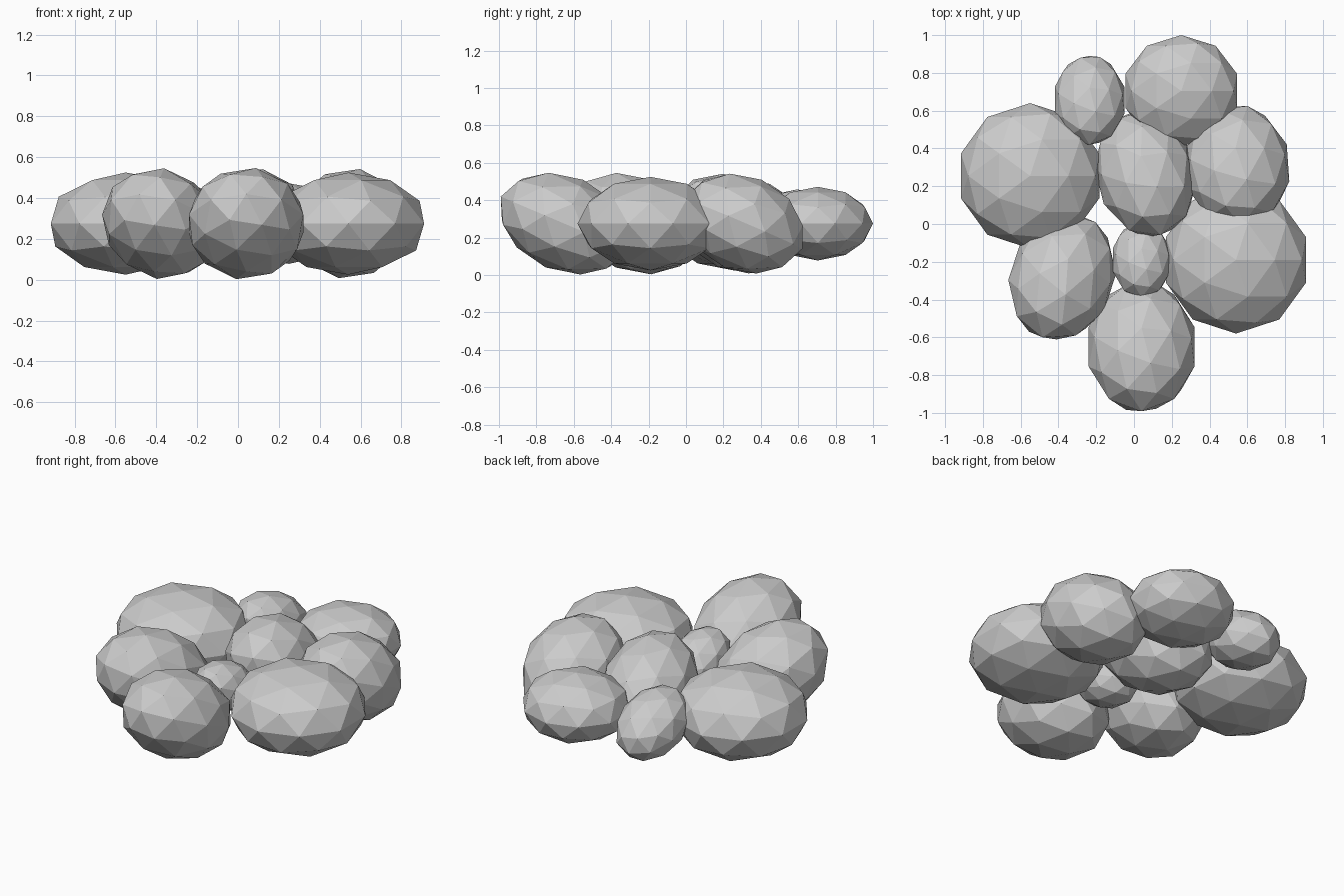
import bpy
from math import radians

# name, centre (x, y), radii (x, y, z), tilt about x, yaw about z (degrees)
STONES = [
    ("left_large_stone", (-0.55, 0.255), (0.385, 0.385, 0.25), 0, 0),
    ("right_large_stone", (0.54, -0.19), (0.39, 0.39, 0.25), 0, 0),
    ("back_right_stone", (0.25, 0.705), (0.31, 0.295, 0.197), 0, 0),
    ("back_left_small_stone", (-0.235, 0.655), (0.193, 0.255, 0.17), -23, 0),
    ("right_stone", (0.545, 0.305), (0.285, 0.345, 0.255), -23, 4),
    ("centre_stone", (0.06, 0.265), (0.265, 0.36, 0.25), -23, 14),
    ("front_stone", (0.04, -0.65), (0.294, 0.37, 0.255), -23, 0),
    ("front_left_stone", (-0.38, -0.28), (0.28, 0.365, 0.255), -23, -18),
    ("centre_small_stone", (0.04, -0.19), (0.16, 0.215, 0.145), -23, 0),
]

# Faceted pebbles, flattened and tipped so their front ends lift
for name, (x, y), radii, tilt, yaw in STONES:
    bpy.ops.mesh.primitive_ico_sphere_add(
        subdivisions=2, radius=1, location=(x, y, 0.275),
        rotation=(radians(tilt), 0, radians(yaw)))
    stone = bpy.context.object
    stone.name = name
    stone.scale = radii
